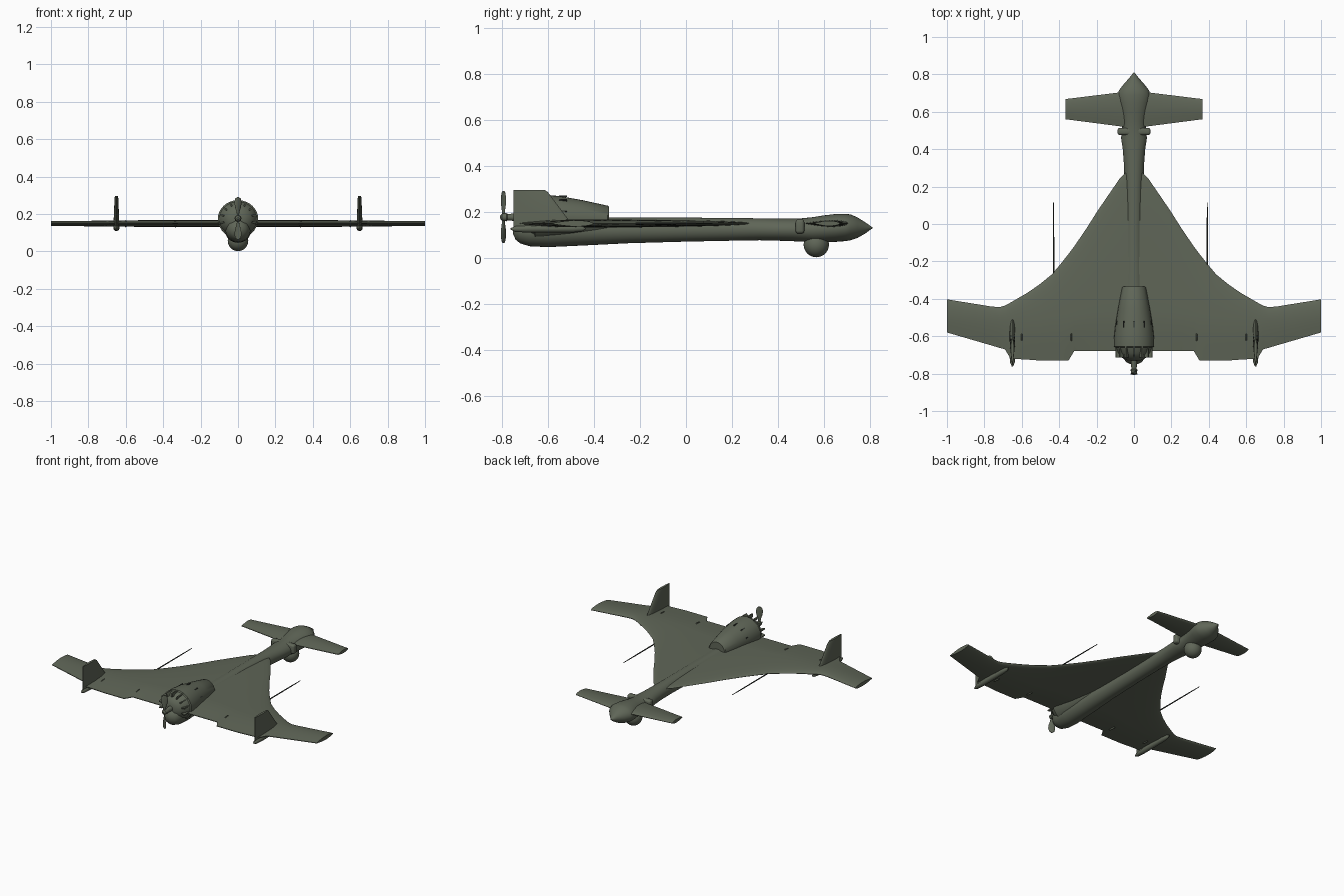
import bpy, bmesh, math
from mathutils import Matrix

def paint(name, col):
    m = bpy.data.materials.new(name)
    m.diffuse_color = (*col, 1)
    return m

OLIVE = paint("olive", (0.115, 0.132, 0.096))
DARK = paint("dark", (0.03, 0.035, 0.03))

def finish(name, bm, mat=OLIVE, mirror=False):
    bmesh.ops.recalc_face_normals(bm, faces=bm.faces)
    me = bpy.data.meshes.new(name)
    bm.to_mesh(me)
    bm.free()
    ob = bpy.data.objects.new(name, me)
    bpy.context.collection.objects.link(ob)
    me.materials.append(mat)
    if mirror:
        ob.modifiers.new("mirror", 'MIRROR')
    return ob

def skin(name, rings, cap_start=True, mat=OLIVE, mirror=False):
    """Loft closed rings of equal length."""
    bm = bmesh.new()
    vs = [[bm.verts.new(p) for p in r] for r in rings]
    n = len(rings[0])
    for a, b in zip(vs, vs[1:]):
        for i in range(n):
            j = (i + 1) % n
            bm.faces.new((a[i], a[j], b[j], b[i]))
    if cap_start:
        bm.faces.new(vs[0])
    bm.faces.new(vs[-1])
    return finish(name, bm, mat, mirror)

def body(name, sections, x=0, n=32, mirror=False, mat=OLIVE):
    """Sections along y: (y, half width, z bottom, z top)."""
    rings = []
    for y, w, lo, hi in sections:
        c, h = (lo + hi) / 2, (hi - lo) / 2
        rings.append([(x + w * math.cos(2 * math.pi * i / n), y,
                       c + h * math.sin(2 * math.pi * i / n)) for i in range(n)])
    return skin(name, rings, mirror=mirror, mat=mat)

def foil(name, stations, place, cap_start=False, k=9):
    """Stations: (span, leading y, ridge y, trailing y, half thickness)."""
    rings = []
    for s, le, mid, te, h in stations:
        top = []
        for i in range(k + 1):
            a = math.pi / 2 * i / k
            top.append((le + (mid - le) * (1 - math.cos(a)), h * math.sin(a)))
        for i in range(1, k + 1):
            v = i / k
            top.append((mid + (te - mid) * v,
                        0.002 + (h - 0.002) * (1 - v * v * (1.6 - 0.6 * v))))
        low = [(y, -t) for y, t in reversed(top[1:])]
        rings.append([place(s, y, t) for y, t in top + low])
    return skin(name, rings, cap_start, mirror=True)

def box(name, loc, size, bevel=0.0, mirror=False, mat=OLIVE):
    bm = bmesh.new()
    bmesh.ops.create_cube(bm, size=1, matrix=Matrix.Translation(loc) @ Matrix.Diagonal((*size, 1)))
    if bevel:
        bmesh.ops.bevel(bm, geom=bm.edges[:], offset=bevel, segments=3, affect='EDGES', profile=0.5)
    return finish(name, bm, mat, mirror)

# fuselage with bulbous pointed head
body("fuselage", [
    (0.81, 0.002, 0.128, 0.132), (0.78, 0.026, 0.106, 0.153), (0.745, 0.057, 0.086, 0.175),
    (0.715, 0.080, 0.076, 0.188), (0.69, 0.089, 0.072, 0.191), (0.65, 0.085, 0.069, 0.190),
    (0.60, 0.075, 0.068, 0.184), (0.55, 0.066, 0.068, 0.176), (0.50, 0.064, 0.070, 0.171),
    (0.46, 0.069, 0.072, 0.170), (0.40, 0.060, 0.074, 0.170), (0.32, 0.054, 0.076, 0.171),
    (0.2, 0.050, 0.074, 0.173), (0.0, 0.050, 0.070, 0.174), (-0.25, 0.054, 0.063, 0.174),
    (-0.45, 0.064, 0.053, 0.178), (-0.60, 0.070, 0.046, 0.180), (-0.68, 0.066, 0.050, 0.180),
    (-0.72, 0.056, 0.062, 0.172), (-0.74, 0.040, 0.078, 0.156), (-0.752, 0.012, 0.105, 0.130)])

# collar behind the head
box("head_collar", (0, 0.495, 0.136), (0.176, 0.038, 0.062), 0.012)

# sensor ball under the head
bm = bmesh.new()
bmesh.ops.create_uvsphere(bm, u_segments=32, v_segments=16, radius=0.055,
                          matrix=Matrix.Translation((0, 0.566, 0.057)))
finish("sensor_ball", bm)

# delta wing with swept outer panels
flat = lambda s, y, t: (s, y, 0.149 + t)
foil("wing", [
    (0.0, 0.30, -0.47, -0.68, 0.018), (0.045, 0.275, -0.47, -0.68, 0.018),
    (0.075, 0.245, -0.47, -0.68, 0.018), (0.13, 0.165, -0.47, -0.68, 0.018),
    (0.195, 0.07, -0.47, -0.68, 0.018), (0.255, -0.025, -0.48, -0.68, 0.018),
    (0.32, -0.12, -0.49, -0.68, 0.018), (0.35, -0.16, -0.495, -0.73, 0.018),
    (0.395, -0.217, -0.50, -0.73, 0.018), (0.44, -0.27, -0.50, -0.73, 0.018),
    (0.505, -0.323, -0.51, -0.73, 0.018), (0.57, -0.368, -0.51, -0.725, 0.017),
    (0.66, -0.42, -0.515, -0.72, 0.016), (0.69, -0.436, -0.515, -0.67, 0.016),
    (0.72, -0.445, -0.513, -0.662, 0.015), (0.77, -0.44, -0.51, -0.647, 0.015),
    (1.0, -0.403, -0.48, -0.58, 0.013)], flat)

# canard
foil("canard", [(0.0, 0.715, 0.63, 0.515, 0.015), (0.08, 0.703, 0.63, 0.523, 0.015),
                (0.365, 0.668, 0.62, 0.56, 0.011)], flat)

# upright fins on slim pods
foil("fin", [(0.125, -0.475, -0.58, -0.75, 0.016), (0.165, -0.51, -0.60, -0.75, 0.015),
             (0.285, -0.60, -0.66, -0.75, 0.010), (0.295, -0.615, -0.67, -0.748, 0.008)],
     lambda s, y, t: (0.65 + t, y, s), cap_start=True)
body("fin_pod", [(-0.435, 0.002, 0.124, 0.128), (-0.45, 0.010, 0.115, 0.137),
                 (-0.49, 0.016, 0.110, 0.142), (-0.68, 0.017, 0.109, 0.143),
                 (-0.74, 0.013, 0.112, 0.138), (-0.762, 0.003, 0.122, 0.128)],
     x=0.65, n=16, mirror=True)

# engine cowling on top of the rear
body("engine_cowling", [
    (-0.335, 0.058, 0.10, 0.222), (-0.34, 0.064, 0.095, 0.226), (-0.45, 0.085, 0.085, 0.25),
    (-0.55, 0.101, 0.077, 0.268), (-0.62, 0.108, 0.072, 0.274), (-0.655, 0.108, 0.072, 0.274),
    (-0.66, 0.100, 0.08, 0.266), (-0.69, 0.088, 0.09, 0.256), (-0.715, 0.065, 0.112, 0.235),
    (-0.73, 0.035, 0.14, 0.207)])

# cooling ribs and vent slots around the cowling
for part, y, rad, count, size, mat in (
        ("cooling_rib", -0.685, 0.088, 14, (0.008, 0.06, 0.024), OLIVE),
        ("vent_slot", -0.535, 0.094, 10, (0.006, 0.035, 0.008), DARK)):
    bm = bmesh.new()
    for i in range(count):
        a = 2 * math.pi * (i + 0.5) / count
        if math.sin(a) < -0.3:
            continue
        m = (Matrix.Translation((0, y, 0.173)) @ Matrix.Rotation(a - math.pi / 2, 4, 'Y').inverted()
             @ Matrix.Translation((0, 0, rad)) @ Matrix.Diagonal((*size, 1)))
        bmesh.ops.create_cube(bm, size=1, matrix=m)
    finish(part, bm, mat)

# propeller shaft with rounded spinner
body("propeller_shaft", [(-0.72, 0.018, 0.158, 0.194), (-0.775, 0.014, 0.162, 0.190),
                         (-0.78, 0.018, 0.158, 0.194), (-0.80, 0.015, 0.161, 0.191),
                         (-0.808, 0.005, 0.171, 0.181)], n=20)

# two vertical blades, twisted along their length
for sign, name in ((1, "upper_blade"), (-1, "lower_blade")):
    rings = []
    for r, w, deg in ((0.005, 0.008, 60), (0.03, 0.010, 50), (0.06, 0.020, 38),
                      (0.085, 0.023, 32), (0.105, 0.017, 28), (0.113, 0.006, 26)):
        c, s = math.cos(math.radians(deg)), math.sin(math.radians(deg))
        ring = []
        for i in range(12):
            a = 2 * math.pi * i / 12
            u, v = w * math.cos(a), 0.004 * math.sin(a)
            ring.append((sign * (u * c - v * s), -0.793 + u * s * 0.9 + v * c, 0.177 + sign * r))
        rings.append(ring)
    skin(name, rings)

# thin probes ahead of the wing
for name, x, y0 in (("left_probe", -0.43, -0.30), ("right_probe", 0.392, -0.25)):
    body(name, [(y0, 0.004, 0.145, 0.153), (0.0, 0.0035, 0.1455, 0.1525),
                (0.115, 0.002, 0.147, 0.151)], x=x, n=8, mat=DARK)

# small flap actuator fairings
for name, x, y in (("flap_fairing", 0.335, -0.60), ("aileron_fairing", 0.60, -0.60)):
    body(name, [(y + 0.03, 0.002, 0.145, 0.150), (y + 0.01, 0.007, 0.128, 0.168),
                (y - 0.02, 0.006, 0.130, 0.165), (y - 0.04, 0.002, 0.14, 0.152)],
         x=x, n=10, mirror=True)

# smooth shading with crisp edges
bpy.ops.object.select_all(action='SELECT')
bpy.context.view_layer.objects.active = bpy.context.scene.objects[0]
bpy.ops.object.shade_smooth_by_angle(angle=math.radians(35))
